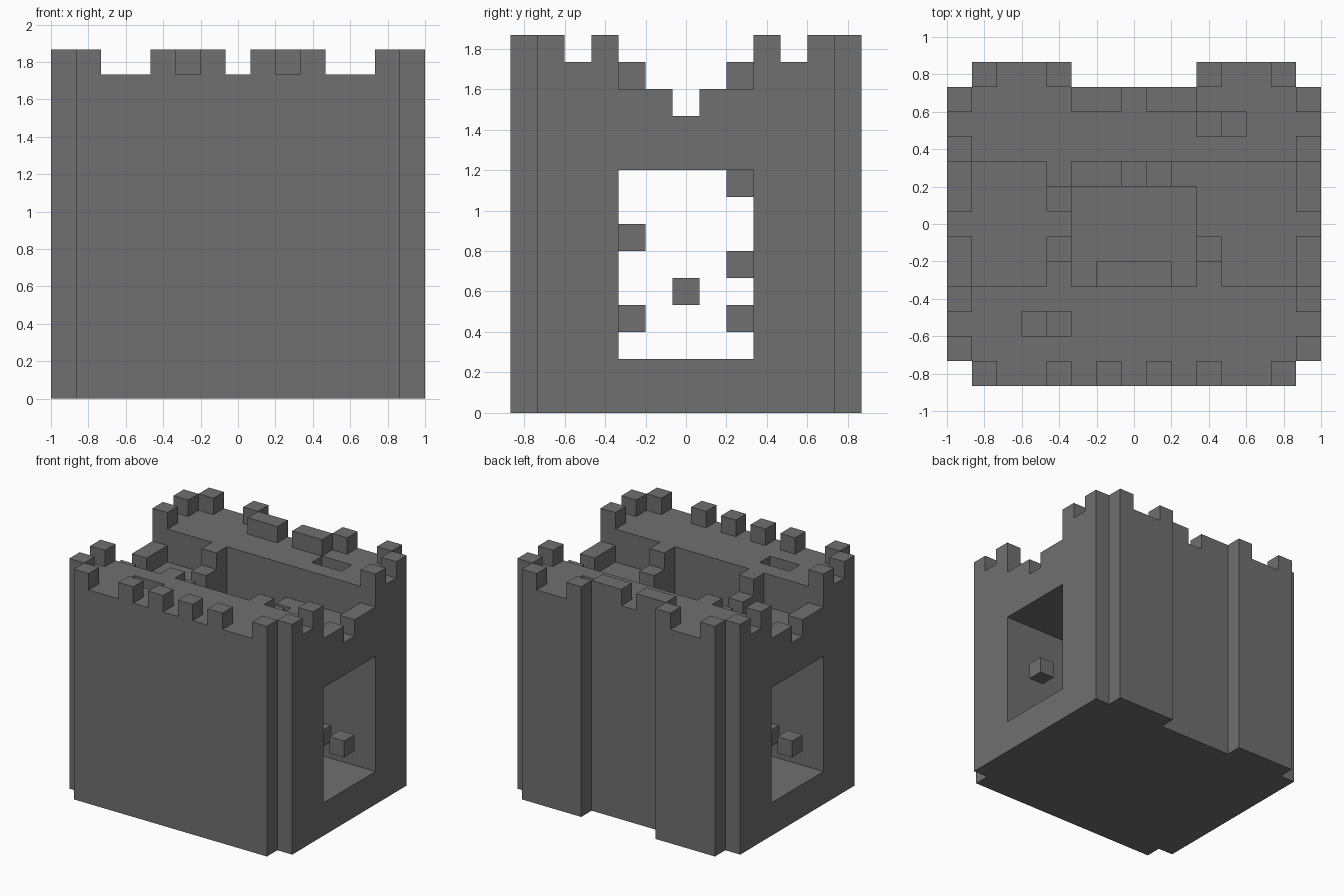
import bpy
import bmesh
from itertools import product
from mathutils import Vector

cube = bpy.data.objects.get("Cube")
if cube:
    bpy.data.objects.remove(cube, do_unlink=True)

# Block grid: 15 wide, 13 deep, 14 high
NX, NY, NZ = 15, 13, 14
U = 2 / NX
ORIGIN = Vector((-NX / 2, -NY / 2, 0))

stone = bpy.data.materials.new("grey stone")
stone.use_nodes = True
GREY = (0.16, 0.16, 0.16, 1)
stone.diffuse_color = GREY
stone.node_tree.nodes["Principled BSDF"].inputs["Base Color"].default_value = GREY


def cells(x, y, z):
    """Block cells of a box; each range is (first, last) or a single index."""
    spans = [(r, r) if isinstance(r, int) else r for r in (x, y, z)]
    return set(product(*(range(a, b + 1) for a, b in spans)))


def turned(block):
    """The same cells turned half a circle about the vertical axis."""
    return {(NX - 1 - x, NY - 1 - y, z) for x, y, z in block}


def mirrored(block):
    return {(NX - 1 - x, y, z) for x, y, z in block}


def build(name, block):
    """Skin a set of cells and merge its flat faces."""
    bm = bmesh.new()
    for c in block:
        for axis, side in product(range(3), (0, 1)):
            near = list(c)
            near[axis] += 2 * side - 1
            if tuple(near) in block:
                continue
            a, b = (axis + 1) % 3, (axis + 2) % 3
            corners = []
            for s, t in ((0, 0), (1, 0), (1, 1), (0, 1)):
                p = Vector(c)
                p[axis] += side
                p[a] += s
                p[b] += t
                corners.append(bm.verts.new((p + ORIGIN) * U))
            bm.faces.new(corners if side else corners[::-1])
    bmesh.ops.remove_doubles(bm, verts=bm.verts, dist=U / 100)
    bmesh.ops.dissolve_limit(bm, angle_limit=0.01, verts=bm.verts, edges=bm.edges)
    mesh = bpy.data.meshes.new(name)
    bm.to_mesh(mesh)
    bm.free()
    mesh.materials.append(stone)
    obj = bpy.data.objects.new(name, mesh)
    bpy.context.collection.objects.link(obj)
    return obj


ROOF = NZ - 2      # top layer of the thick walls
MERLON = NZ - 1    # battlement layer
MID = (4, 8)       # depth range of the passage

# Stairwell sunk into each thick wall
stairwell = cells(10, 10, (11, ROOF)) | cells(11, 10, ROOF)

# Thick front and back walls
front = cells((1, 13), 0, (0, ROOF)) | cells((0, 14), (1, 3), (0, ROOF))
build("front_wall", front - turned(stairwell))
back = cells((0, 14), (9, 11), (0, ROOF)) - stairwell
back |= cells((1, 4), 12, (0, ROOF)) | cells((10, 13), 12, (0, ROOF))
build("back_wall", back)

# Floor of the passage and the deck over it, with its open shaft
build("passage_floor", cells((0, 14), MID, (0, 1)))
deck = cells((0, 14), MID, (9, 10)) - cells((5, 9), (4, 7), (9, 10))
deck -= cells((5, 7), 8, (9, 10)) | cells(8, 8, 10)
build("deck", deck)

# Low parapets over the passage ends
parapet = cells(0, MID, 11) - cells(0, 6, 11)
build("left_parapet", mirrored(parapet))
build("right_parapet", parapet)

# Battlements
merlons = set()
for x in (1, 4, 6, 8, 10, 13):
    merlons |= cells(x, 0, MERLON)
for x in (1, 4, 10, 13):
    merlons |= cells(x, 12, MERLON)
for x, y in product((0, 14), (1, 3, 9, 11)):
    merlons |= cells(x, y, MERLON)
merlons |= cells((5, 6), 11, MERLON) | cells((8, 9), 11, MERLON)
build("battlements", merlons)

# Steps from the deck up to the wall tops
steps = cells(4, 7, 11) | cells(4, 8, (11, 12))
build("back_steps", steps)
build("front_left_steps", turned(steps))
build("front_right_steps", cells(4, 5, 11) | cells(4, 4, (11, 12)))

# Ledges and floating blocks inside the passage
build("upper_ledge", cells(7, 8, 8))
build("back_ledge", cells((5, 6), 8, 5))
build("front_ledge", cells((6, 8), 4, 6))
low_block = cells(11, 8, 3)
door_block = cells(14, 6, 4)
build("left_low_block", low_block)
build("right_low_block", turned(low_block))
build("left_door_block", door_block)
build("right_door_block", turned(door_block))
